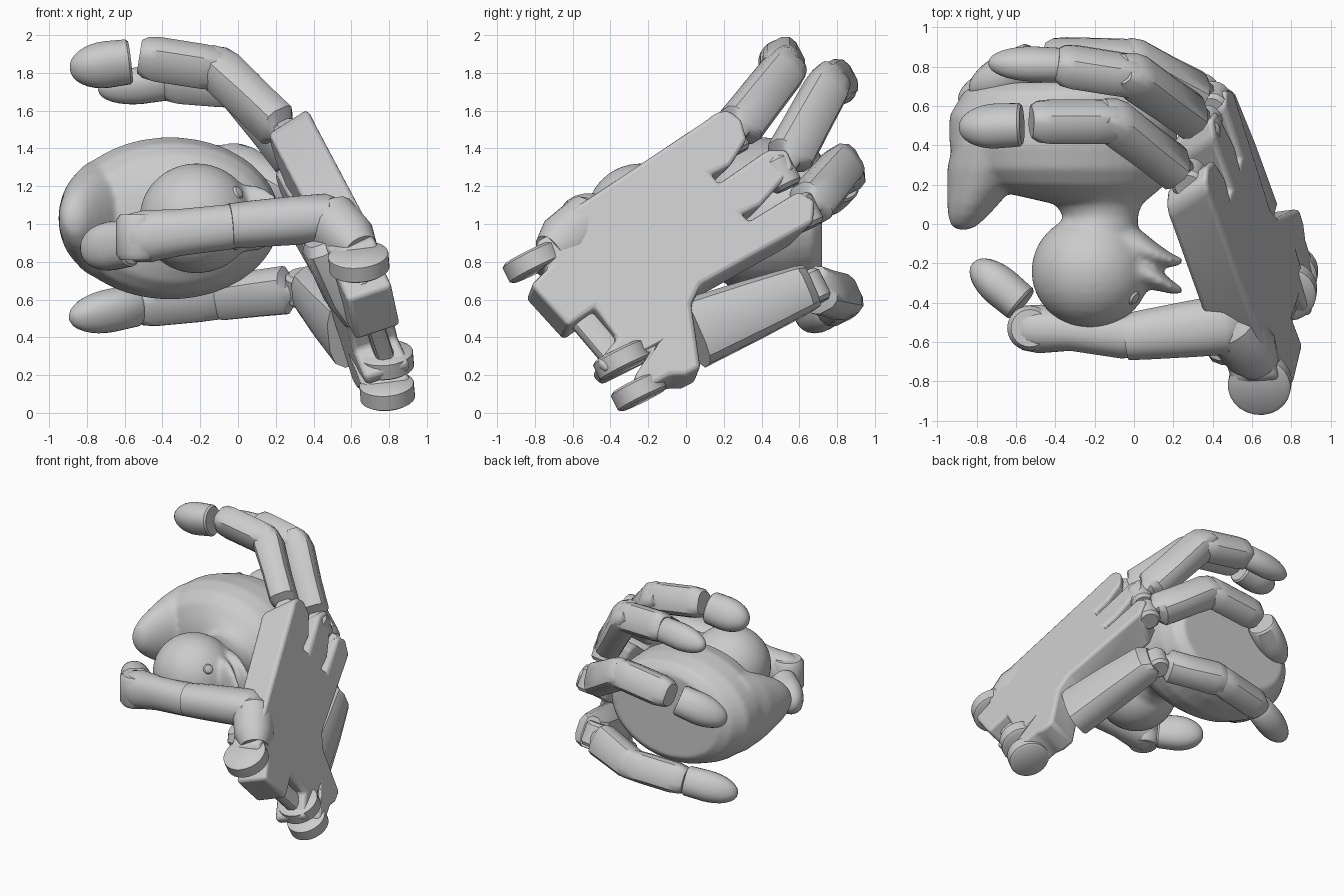
import bpy, bmesh, math
from mathutils import Vector as V

if "Cube" in bpy.data.objects:
    bpy.data.objects.remove(bpy.data.objects["Cube"])

GREY = bpy.data.materials.new("plain grey")
GREY.use_nodes = True
GREY.diffuse_color = (0.6, 0.6, 0.6, 1)
GREY.node_tree.nodes["Principled BSDF"].inputs["Base Color"].default_value = (0.6, 0.6, 0.6, 1)

NORMAL = V((1, 0.13, 0.335)).normalized()    # outward direction of the palm
ACROSS = V((0.07, 0.4, -0.8)).normalized()   # from first finger to last


def finish(bm, name, angle=35):
    bmesh.ops.recalc_face_normals(bm, faces=bm.faces)
    mesh = bpy.data.meshes.new(name)
    bm.to_mesh(mesh)
    bm.free()
    mesh.materials.append(GREY)
    ob = bpy.data.objects.new(name, mesh)
    bpy.context.collection.objects.link(ob)
    bpy.ops.object.select_all(action='DESELECT')
    ob.select_set(True)
    bpy.context.view_layer.objects.active = ob
    bpy.ops.object.shade_smooth_by_angle(angle=math.radians(angle))
    return ob


def loft(name, rings, n=16, power=1.0):
    """Skin rings of (centre, axis_u, axis_v, radius_u, radius_v)."""
    bm = bmesh.new()
    loops = []
    for c, u, v, ru, rv in rings:
        loop = []
        for i in range(n):
            a = 2 * math.pi * (i + 0.5) / n
            s, t = math.cos(a), math.sin(a)
            s = math.copysign(abs(s) ** power, s)
            t = math.copysign(abs(t) ** power, t)
            loop.append(bm.verts.new(V(c) + u * s * ru + v * t * rv))
        loops.append(loop)
    for a, b in zip(loops, loops[1:]):
        for i in range(n):
            j = (i + 1) % n
            bm.faces.new((a[i], a[j], b[j], b[i]))
    bm.faces.new(loops[0])
    bm.faces.new(loops[-1])
    return finish(bm, name)


def limb(name, a, b, shape, n=12, power=0.65, side=ACROSS):
    """Shape rows: (distance along a-b as fraction, half width, half depth)."""
    a, b = V(a), V(b)
    d = (b - a).normalized()
    u = (side - d * side.dot(d)).normalized()
    v = d.cross(u)
    return loft(name, [(a + (b - a) * t, u, v, w, h) for t, w, h in shape], n, power)


def bar(name, centre, axis, radius, half):
    c, axis = V(centre), V(axis).normalized()
    return limb(name, c - axis * half, c + axis * half,
                [(0, radius - .02, radius - .02), (.12, radius, radius),
                 (.88, radius, radius), (1, radius - .02, radius - .02)],
                24, 1, side=NORMAL)


def tip(name, a, b, w, h, side=ACROSS):
    """Bullet-shaped pad with a flat base."""
    rows = [(0, w * .9, h * .9), (.04, w, h)]
    rows += [(.4 + .6 * math.sin(k * math.pi / 16), w * math.cos(k * math.pi / 16) + .004,
              h * math.cos(k * math.pi / 16) + .004) for k in range(9)]
    limb(name, a, b, rows, 24, .9, side)


# Palm plate: outline in (y, z) laid on the tilted palm plane
outline = [(-.80, .84), (-.78, .92), (-.68, .97), (-.62, 1.07), (.12, 1.56), (.17, 1.60),
           (.23, 1.61), (.30, 1.56), (.33, 1.45), (.24, 1.31), (.14, 1.27), (.18, 1.22),
           (.44, 1.40), (.54, 1.40), (.58, 1.30), (.40, 1.10), (.30, 1.06), (.34, 1.02),
           (.60, 1.18), (.69, 1.13), (.68, 1.01), (.08, .68), (.03, .58), (.08, .24),
           (0, .20), (-.08, .20), (-.22, .12), (-.27, .13), (-.27, .20), (-.18, .34),
           (-.42, .22), (-.47, .27), (-.36, .40), (-.48, .56), (-.62, .46), (-.82, .68),
           (-.72, .78)]
DEPTH = 0.25
bm = bmesh.new()
face = bm.faces.new([bm.verts.new((.935 - .129 * y - .335 * z, y, z)) for y, z in outline])
geom = bmesh.ops.extrude_face_region(bm, geom=[face])["geom"]
for vert in [g for g in geom if isinstance(g, bmesh.types.BMVert)]:
    # the inner side stops short of the knuckle lobes
    if vert.co.y > .1 and vert.co.z > .95:
        vert.co += V((.03, -.10, -.05))
    vert.co -= NORMAL * DEPTH
palm = finish(bm, "palm")
bevel = palm.modifiers.new("soft edges", 'BEVEL')
bevel.width = 0.025
bevel.segments = 3

# Wrist lugs and crossbar
for name, c, r in (("upper_wrist_lug", (.64, -.81, .80), .16),
                   ("lower_wrist_lug", (.78, -.34, .28), .15),
                   ("end_wrist_lug", (.79, -.25, .115), .145)):
    bar(name, c, ACROSS, r, .055)
limb("wrist_crossbar", (.64, -.74, .72), (.77, -.40, .32),
     [(0, .05, .07), (1, .05, .07)], side=NORMAL)

# Thumb mount, fleshy base and little finger mount
limb("thumb_mount", (.65, -.72, .85), (.44, -.44, 1.06),
     [(0, .10, .10), (.25, .15, .14), (.75, .16, .15), (1, .09, .08)], 20, .9)
limb("thumb_base", (.45, -.60, .93), (.63, -.44, .50),
     [(0, .10, .10), (.1, .13, .14), (.7, .12, .14), (1, .08, .10)], 12, .65, NORMAL)
limb("little_finger_mount", (.60, .04, .42), (.38, .66, .67),
     [(0, .19, .13), (.5, .16, .13), (.92, .13, .12), (1, .12, .06)])

# Four fingers: knuckle, two bends, pad start, pad end, pad half width and depth
fingers = {
    "index": ((.28, .23, 1.45), (-.10, .52, 1.82), (-.51, .52, 1.885),
              (-.57, .505, 1.86), (-.89, .49, 1.82), .12, .105),
    "middle": ((.36, .50, 1.27), (0, .75, 1.73), (-.38, .81, 1.76),
               (-.36, .81, 1.75), (-.74, .82, 1.71), .095, .08),
    "ring": ((.40, .62, 1.06), (-.01, .83, 1.31), (-.44, .84, 1.26),
             (-.51, .82, 1.23), (-.83, .67, 1.09), .115, .105),
    "little": ((.34, .66, .66), (-.10, .83, .61), (-.53, .77, .57),
               (-.53, .76, .57), (-.89, .62, .50), .11, .10),
}
for name, (root, mid, end, pad, point, w, h) in fingers.items():
    bar(name + "_knuckle", root, ACROSS, .085, .09)
    limb(name + "_lower_segment", root, mid,
         [(0, .06, .06), (.14, .06, .08), (.2, .125, .10), (.55, .12, .10),
          (.95, .115, .11), (1.08, .105, .09), (1.16, .09, .045)])
    bar(name + "_middle_joint", mid, ACROSS, .085, .08)
    limb(name + "_upper_segment", mid, end,
         [(-.15, .08, .06), (0, .11, .10), (.25, .115, .10), (.8, .115, .10),
          (.95, .105, .095), (1.03, .085, .075)])
    tip(name + "_pad", pad, point, w, h)

# Thumb: smooth waisted segments and pad
UP = V((0, 0, 1))
limb("thumb", (.56, -.50, 1.04), (-.04, -.575, .99),
     [(-.02, .05, .05), (.04, .10, .10), (.15, .13, .155), (.45, .13, .145),
      (.8, .125, .13), (1, .12, .12)], 20, .9, UP)
limb("thumb_end", (0, -.57, .99), (-.53, -.53, .93),
     [(-.08, .11, .10), (.1, .12, .12), (.6, .125, .10), (.9, .14, .125),
      (1.05, .13, .115), (1.15, .09, .07)], 20, .9, UP)
bar("thumb_joint", (-.53, -.53, .93), UP, .115, .12)
tip("thumb_pad", (-.57, -.41, .90), (-.82, -.20, .86), .125, .10, UP)

# Toy duck lying with its head toward -y and its flat base toward +y
X, Z = V((1, 0, 0)), V((0, 0, 1))
MID = 1.03


def duck_part(name, rows):
    return loft(name, [((x, y, MID), X, Z, rx, rz) for y, x, rx, rz in rows], 40)


parts = [
    duck_part("duck", [(.72, -.33, .46, .33), (.67, -.34, .53, .39), (.55, -.36, .58, .42),
                       (.40, -.36, .58, .43), (.28, -.345, .545, .40), (.20, -.32, .48, .34),
                       (.15, -.26, .36, .27), (.10, -.18, .22, .21), (.04, -.17, .19, .19),
                       (-.06, -.19, .21, .21)]),
    duck_part("duck_tail", [(.42, -.72, .20, .32), (.28, -.75, .20, .28), (.18, -.785, .165, .235),
                            (.10, -.82, .13, .19), (.04, -.845, .10, .145),
                            (-.01, -.865, .065, .09), (-.03, -.87, .025, .03)]),
    duck_part("duck_head", [(-.24 + .29 * math.sin(k * math.pi / 16), -.22,
                             .30 * math.cos(k * math.pi / 16) + .002,
                             .29 * math.cos(k * math.pi / 16) + .002) for k in range(-8, 9)]),
]
# Two bill halves curling apart
Y = V((0, 1, 0))
for name, ys in (("upper_bill", (-.22, -.24, -.28, -.32, -.34)),
                 ("lower_bill", (-.11, -.125, -.16, -.185, -.19))):
    rows = zip((-.06, .04, .12, .19, .25), ys, (.12, .09, .06, .035, .012),
               (.19, .18, .17, .13, .05))
    parts.append(loft(name, [((x, y, MID), Y, Z, ry, rz) for x, y, ry, rz in rows], 24))
bpy.ops.object.select_all(action='DESELECT')
for p in parts:
    p.select_set(True)
bpy.context.view_layer.objects.active = parts[0]
bpy.ops.object.join()
duck = bpy.context.view_layer.objects.active
# Blend the duck into one soft skin
remesh = duck.modifiers.new("one skin", 'REMESH')
remesh.mode = 'VOXEL'
remesh.voxel_size = 0.016
remesh.use_smooth_shade = True
soften = duck.modifiers.new("soften", 'SMOOTH')
soften.iterations = 8

# Duck eyes
for s in (-1, 1):
    eye = V((-.01, -.37, MID + s * .13))
    outward = (eye - V((-.22, -.24, MID))).normalized()
    limb("duck_eye", eye - outward * .03, eye + outward * .03,
         [(0, .042, .042), (.6, .042, .042), (.9, .03, .03), (1, .01, .01)], 20, 1, Z)
